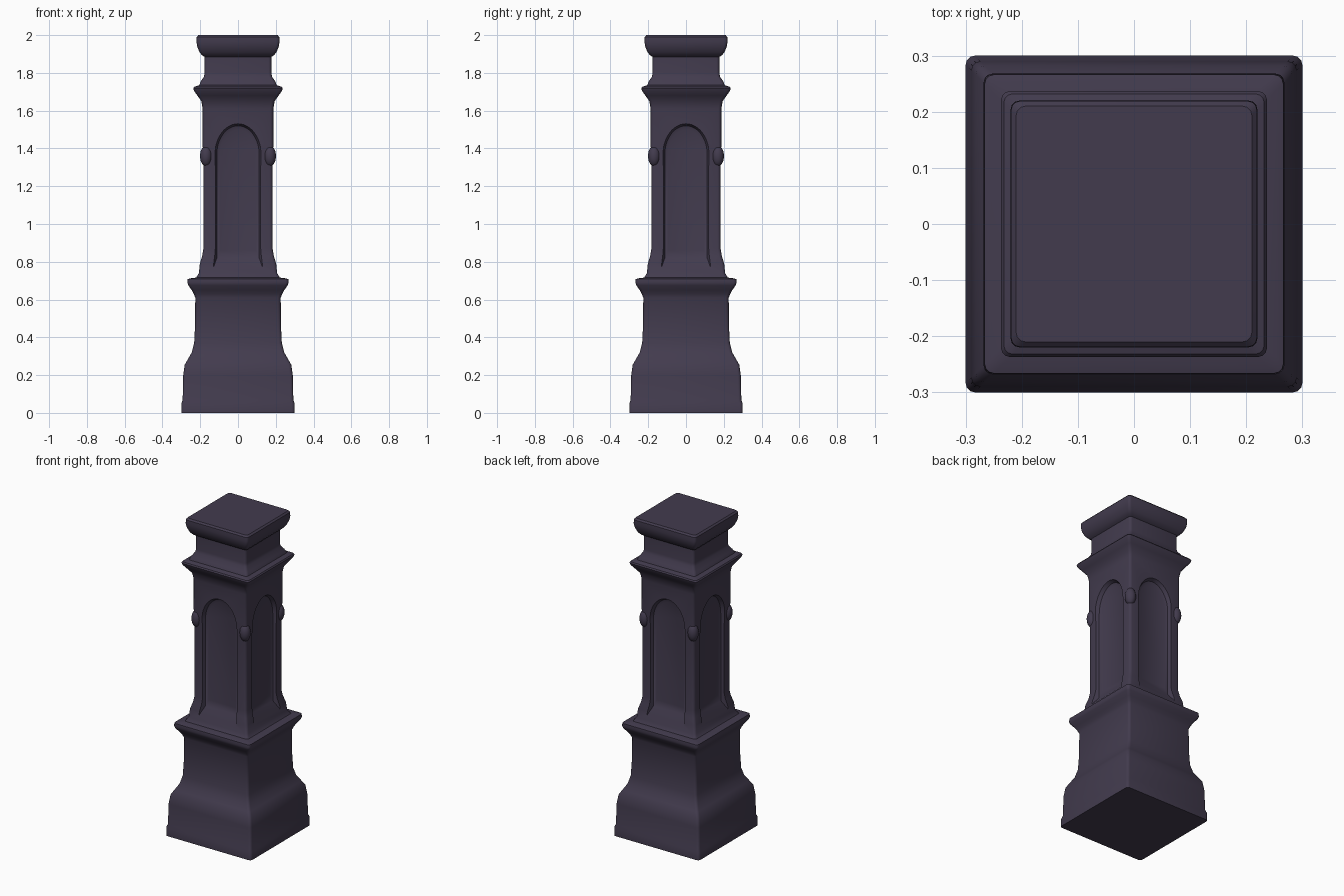
import bpy, bmesh, math

if "Cube" in bpy.data.objects:
    bpy.data.objects.remove(bpy.data.objects["Cube"])

mat = bpy.data.materials.new("dark plum iron")
mat.diffuse_color = (0.055, 0.044, 0.076, 1)
mat.use_nodes = True
mat.node_tree.nodes["Principled BSDF"].inputs["Base Color"].default_value = mat.diffuse_color


def make_object(name, bm):
    bmesh.ops.recalc_face_normals(bm, faces=bm.faces[:])
    me = bpy.data.meshes.new(name)
    bm.to_mesh(me)
    bm.free()
    ob = bpy.data.objects.new(name, me)
    bpy.context.collection.objects.link(ob)
    me.materials.append(mat)
    return ob


def activate(ob):
    bpy.ops.object.select_all(action='DESELECT')
    ob.select_set(True)
    bpy.context.view_layer.objects.active = ob


def skin(bm, rings):
    # bridge successive closed rings and cap both ends
    rows = [[bm.verts.new(p) for p in r] for r in rings]
    n = len(rows[0])
    for a, b in zip(rows, rows[1:]):
        for i in range(n):
            j = (i + 1) % n
            bm.faces.new((a[i], a[j], b[j], b[i]))
    bm.faces.new(rows[0][::-1])
    bm.faces.new(rows[-1])


def square_ring(h, z, r=0.016):
    # square with rounded corners
    pts = []
    for k in range(4):
        mid = math.radians(45 + 90 * k)
        cx = math.copysign(h - r, math.cos(mid))
        cy = math.copysign(h - r, math.sin(mid))
        for s in range(4):
            a = math.radians(90 * k + 30 * s)
            pts.append((cx + r * math.cos(a), cy + r * math.sin(a), z))
    return pts


# Post body: half width and height of each moulding
profile = [
    (0.30, 0), (0.30, 0.05), (0.293, 0.07), (0.29, 0.20), (0.282, 0.255), (0.265, 0.285),
    (0.245, 0.32), (0.232, 0.37), (0.228, 0.45), (0.226, 0.61), (0.234, 0.63),
    (0.245, 0.65), (0.263, 0.675), (0.268, 0.69), (0.266, 0.708), (0.255, 0.712),
    (0.222, 0.716), (0.207, 0.74), (0.202, 0.79), (0.19, 0.83), (0.183, 0.87),
    (0.183, 1.30), (0.187, 1.42), (0.187, 1.61), (0.194, 1.65), (0.215, 1.68),
    (0.233, 1.705), (0.237, 1.718), (0.232, 1.726), (0.205, 1.735), (0.197, 1.755),
    (0.18, 1.78), (0.177, 1.80), (0.177, 1.885), (0.19, 1.893), (0.204, 1.91),
    (0.216, 1.94), (0.22, 1.965), (0.219, 1.99), (0.21, 2.0)]
bm = bmesh.new()
skin(bm, [square_ring(h, z) for h, z in profile])
post = make_object("post_body", bm)


# Arched recesses: splayed cutter on all four sides
def arch(w, bottom, spring, top, d):
    pts = [(-w, -d, bottom), (w, -d, bottom)]
    for i in range(25):
        a = math.pi * i / 24
        pts.append((w * math.cos(a), -d, spring + (top - spring) * math.sin(a)))
    return pts


bm = bmesh.new()
for k in range(4):
    c, s = math.cos(k * math.pi / 2), math.sin(k * math.pi / 2)
    rings = [arch(0.095, 0.86, 1.37, 1.50, 0.158),
             arch(0.112, 0.82, 1.37, 1.52, 0.165),
             arch(0.135, 0.755, 1.37, 1.545, 0.215)]
    skin(bm, [[(x * c - y * s, x * s + y * c, z) for x, y, z in r] for r in rings])
cutter = make_object("arch_cutter", bm)
cutter.hide_render = True

activate(post)
mod = post.modifiers.new("recess", 'BOOLEAN')
mod.operation = 'DIFFERENCE'
mod.solver = 'EXACT'
mod.object = cutter
bpy.ops.object.modifier_apply(modifier=mod.name)
bpy.data.objects.remove(cutter)
bpy.ops.object.shade_smooth_by_angle(angle=math.radians(35))

# Small capitals where the arches spring, one on each corner
bm = bmesh.new()
for sx in (-1, 1):
    for sy in (-1, 1):
        res = bmesh.ops.create_uvsphere(bm, u_segments=20, v_segments=12, radius=1)
        bmesh.ops.scale(bm, vec=(0.032, 0.032, 0.055), verts=res["verts"])
        bmesh.ops.translate(bm, vec=(sx * 0.169, sy * 0.169, 1.36), verts=res["verts"])
caps = make_object("corner_capitals", bm)
activate(caps)
bpy.ops.object.shade_smooth_by_angle(angle=math.radians(60))
